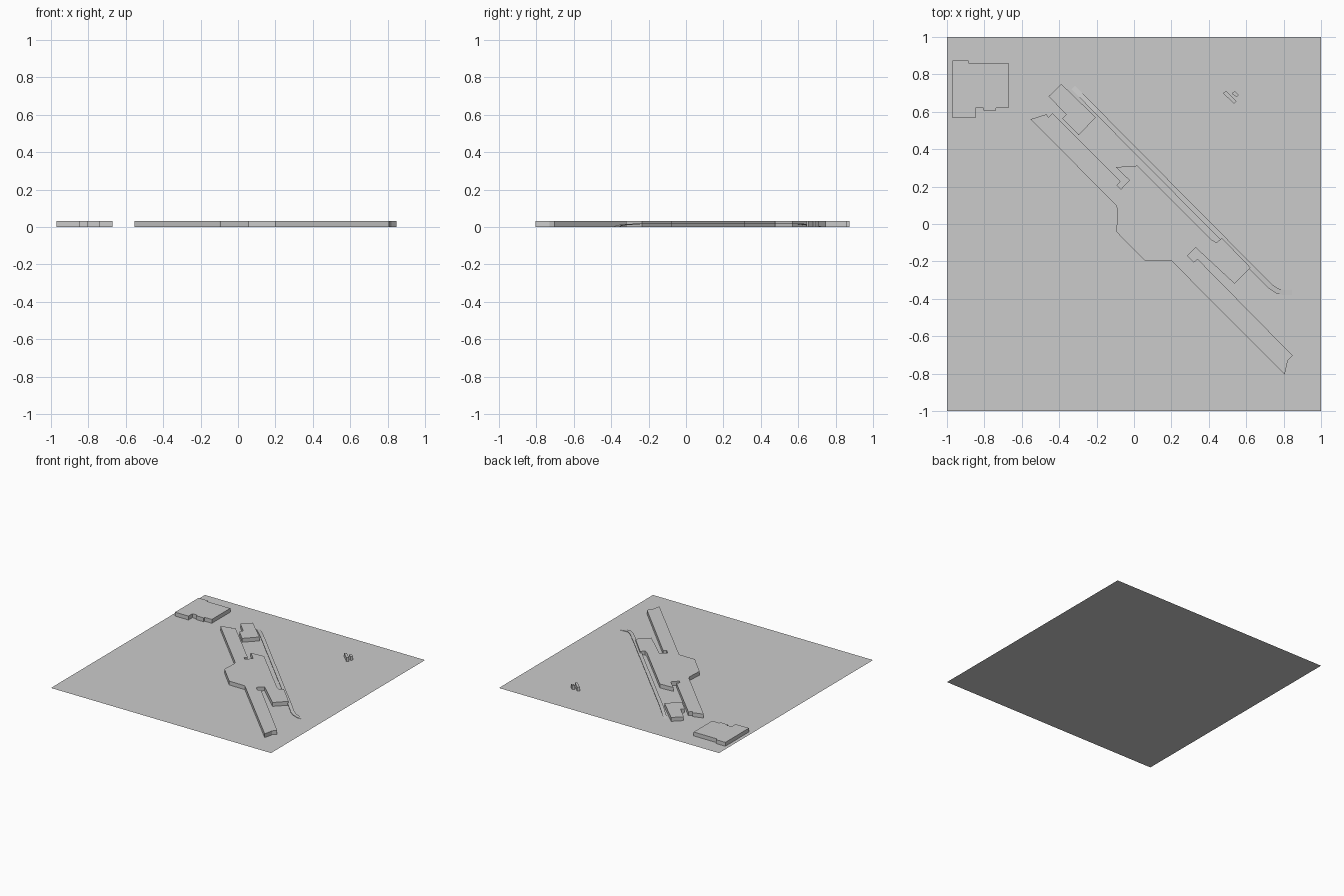
import bpy, bmesh
from mathutils import Vector

if "Cube" in bpy.data.objects:
    bpy.data.objects.remove(bpy.data.objects["Cube"])

HEIGHT = 0.032


def finish(name, bm):
    mesh = bpy.data.meshes.new(name)
    bm.to_mesh(mesh)
    bm.free()
    ob = bpy.data.objects.new(name, mesh)
    bpy.context.collection.objects.link(ob)
    return ob


def block(name, outline, height=HEIGHT):
    """Walls and flat roof raised from a ground outline (open where it meets the ground)."""
    bm = bmesh.new()
    low = [bm.verts.new((x, y, 0)) for x, y in outline]
    top = [bm.verts.new((x, y, height)) for x, y in outline]
    n = len(outline)
    for i in range(n):
        j = (i + 1) % n
        bm.faces.new((low[i], low[j], top[j], top[i]))
    roof = bm.faces.new(top)
    bm.normal_update()
    if roof.normal.z < 0:
        bmesh.ops.reverse_faces(bm, faces=bm.faces[:])
    bmesh.ops.triangulate(bm, faces=[roof])
    return finish(name, bm)


def road(name, path, width, thick):
    """Thin slab swept along a path of (x, y, top height)."""
    bm = bmesh.new()
    pts = [Vector(p) for p in path]
    rings = []
    for i, p in enumerate(pts):
        d = pts[min(i + 1, len(pts) - 1)] - pts[max(i - 1, 0)]
        side = Vector((-d.y, d.x, 0)).normalized() * width / 2
        down = Vector((0, 0, -min(thick, p.z)))
        rings.append([bm.verts.new(v) for v in
                      (p + side, p - side, p - side + down, p + side + down)])
    for a, b in zip(rings, rings[1:]):
        for k in range(4):
            m = (k + 1) % 4
            bm.faces.new((a[k], a[m], b[m], b[k]))
    bm.faces.new(rings[0])
    bm.faces.new(rings[-1])
    bmesh.ops.recalc_face_normals(bm, faces=bm.faces[:])
    return finish(name, bm)


# Ground sheet
bpy.ops.mesh.primitive_plane_add(size=2)
bpy.context.object.name = "ground_sheet"

# Square building in the corner
block("corner_building", [
    (-0.97, 0.875), (-0.885, 0.875), (-0.885, 0.86), (-0.672, 0.86),
    (-0.672, 0.62), (-0.737, 0.62), (-0.737, 0.607), (-0.805, 0.607),
    (-0.805, 0.62), (-0.848, 0.62), (-0.848, 0.568), (-0.97, 0.568)])

# Long diagonal main building
block("main_building", [
    (-0.553, 0.56), (-0.468, 0.587), (-0.457, 0.571), (-0.436, 0.592),
    (-0.072, 0.228), (-0.09, 0.207), (-0.07, 0.186), (-0.025, 0.234),
    (-0.098, 0.304), (0.019, 0.312), (0.412, -0.082), (0.441, -0.1),
    (0.47, -0.075), (0.624, -0.234), (0.538, -0.32), (0.409, -0.2),
    (0.33, -0.127), (0.286, -0.17), (0.319, -0.204), (0.34, -0.187),
    (0.848, -0.703), (0.822, -0.73), (0.806, -0.805), (0.2, -0.197),
    (0.056, -0.195), (-0.094, -0.042), (-0.088, 0.08), (-0.098, 0.102)])

# Detached end building
block("end_building", [
    (-0.388, 0.748), (-0.204, 0.57), (-0.296, 0.475),
    (-0.383, 0.564), (-0.362, 0.586), (-0.457, 0.682)])

# Two small huts
block("long_hut", [(0.475, 0.7), (0.492, 0.711), (0.549, 0.656), (0.535, 0.643)])
block("short_hut", [(0.522, 0.697), (0.538, 0.711), (0.56, 0.69), (0.549, 0.678)])

# Raised approach road with a ramp at each end
road("raised_road", [
    (-0.325, 0.73, 0.001), (-0.26, 0.665, 0.012), (-0.2, 0.603, 0.02),
    (0.64, -0.244, 0.02), (0.73, -0.334, 0.014), (0.765, -0.358, 0.01),
    (0.805, -0.367, 0.005), (0.845, -0.365, 0.001)], 0.028, 0.004)
